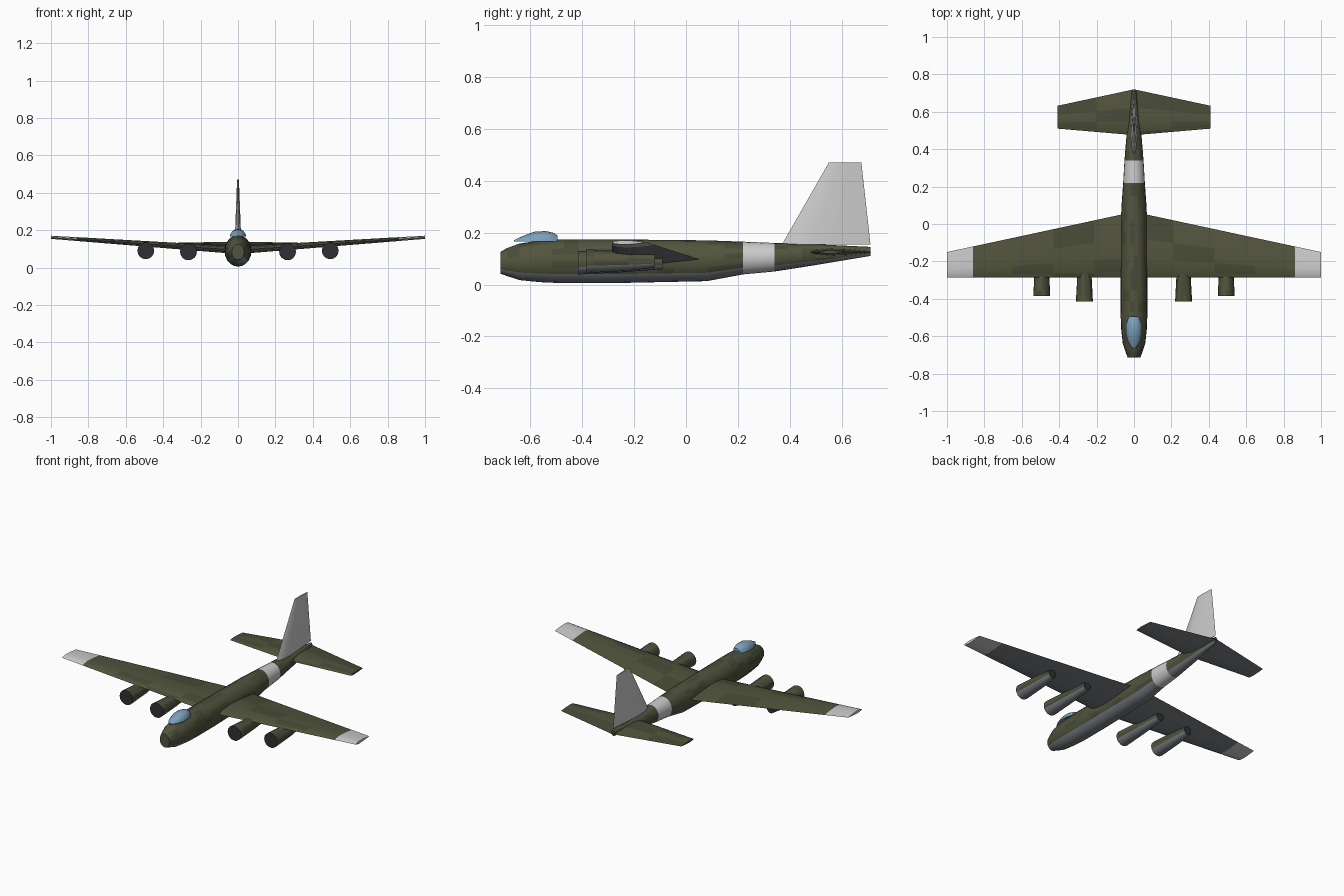
import bpy, math, random

if "Cube" in bpy.data.objects:
    bpy.data.objects.remove(bpy.data.objects["Cube"])

random.seed(4)
COLORS = [("olive", (0.085, 0.09, 0.048)), ("dark_olive", (0.066, 0.071, 0.038)),
          ("belly_grey", (0.19, 0.21, 0.23)), ("white", (0.75, 0.75, 0.75)),
          ("black", (0.03, 0.03, 0.036)), ("glass_blue", (0.2, 0.36, 0.5))]
MATS = []
for label, rgb in COLORS:
    m = bpy.data.materials.new(label)
    m.diffuse_color = (*rgb, 1)
    m.use_nodes = True
    m.node_tree.nodes["Principled BSDF"].inputs["Base Color"].default_value = m.diffuse_color
    MATS.append(m)
OLIVE, DARK, GREY, WHITE, BLACK, GLASS = range(6)


def camo():
    return random.choice((OLIVE, OLIVE, DARK))


def loft(name, rings, paint, caps, angle=40):
    """Skin closed rings; paint(i, j) gives the colour of side j in strip i."""
    n = len(rings[0])
    verts = [p for r in rings for p in r]
    faces, cols = [], []
    for i in range(len(rings) - 1):
        for j in range(n):
            k = (j + 1) % n
            faces.append((i * n + j, i * n + k, (i + 1) * n + k, (i + 1) * n + j))
            cols.append(paint(i, j))
    faces += [tuple(range(n)), tuple(range(len(verts) - n, len(verts)))]
    cols += caps
    me = bpy.data.meshes.new(name)
    me.from_pydata(verts, [], faces)
    for m in MATS:
        me.materials.append(m)
    for f, c in zip(me.polygons, cols):
        f.material_index = c
    ob = bpy.data.objects.new(name, me)
    bpy.context.collection.objects.link(ob)
    bpy.ops.object.select_all(action='DESELECT')
    ob.select_set(True)
    bpy.context.view_layer.objects.active = ob
    bpy.ops.object.mode_set(mode='EDIT')
    bpy.ops.mesh.select_all(action='SELECT')
    bpy.ops.mesh.normals_make_consistent(inside=False)
    bpy.ops.object.mode_set(mode='OBJECT')
    bpy.ops.object.shade_smooth_by_angle(angle=math.radians(angle))
    return ob


def oval(x, y, w, z0, z1, n):
    zc, h = (z0 + z1) / 2, (z1 - z0) / 2
    return [(x + w * math.cos(2 * math.pi * j / n), y,
             zc + h * math.sin(2 * math.pi * j / n)) for j in range(n)]


def foil(y0, y1, thick):
    # upper side first (sides 0-3), then lower side (4-7)
    prof = [(1, 0), (.6, .38), (.3, .5), (.08, .3), (0, 0), (.08, -.3), (.3, -.5), (.6, -.38)]
    return [(y0 + (y1 - y0) * t, h * thick) for t, h in prof]


# fuselage: y, half width, bottom, top
N = 20
keys = [(-.715, .033, .042, .125), (-.69, .043, .033, .14), (-.64, .06, .017, .158),
        (-.56, .069, .009, .17), (-.47, .072, .005, .174), (-.3, .072, .005, .174),
        (.08, .068, .013, .17), (.22, .058, .039, .165), (.34, .051, .05, .16),
        (.5, .038, .075, .155), (.71, .011, .11, .145)]
stations = []
for a, b in zip(keys, keys[1:]):
    steps = 1 if (a[0] == .22) else max(1, round((b[0] - a[0]) / .06))
    for s in range(steps):
        stations.append([p + (q - p) * s / steps for p, q in zip(a, b)])
stations.append(list(keys[-1]))


def paint_body(i, j):
    if abs(stations[i][0] - .22) < .001:
        return WHITE
    if 12 <= j < 18:
        return GREY
    return camo()


loft("fuselage", [oval(0, y, w, a, b, N) for y, w, a, b in stations],
     paint_body, [OLIVE, OLIVE])

# main wing with white tips
half = [0, .21, .43, .65, .86, 1]
xs = [-x for x in reversed(half[1:])] + half


def wing_ring(x):
    t = abs(x)
    return [(x, y, .093 + .069 * t + h)
            for y, h in foil(-.285, .065 - .215 * t, .042 - .025 * t)]


def paint_wing(i, j):
    if i in (0, len(xs) - 2):
        return WHITE
    return camo() if j < 4 else GREY


loft("main_wing", [wing_ring(x) for x in xs], paint_wing, [WHITE, WHITE])

# tailplane
tail_xs = [-.41, -.2, 0, .2, .41]


def tail_ring(x):
    t = abs(x) / .41
    return [(x, y, .125 + h) for y, h in foil(.475 + .035 * t, .72 - .088 * t, .028 - .016 * t)]


loft("tailplane", [tail_ring(x) for x in tail_xs],
     lambda i, j: camo() if j < 4 else GREY, [OLIVE, OLIVE])

# tail fin
fin = [(.155, .37, .71, .034), (.47, .55, .675, .01)]
loft("tail_fin", [[(h, y, z) for y, h in foil(a, b, t)] for z, a, b, t in fin],
     lambda i, j: WHITE, [WHITE, WHITE])

# engine nacelles
for side, word in ((-1, "left"), (1, "right")):
    for place, x, y0, y1, z in (("inner", .265, -.415, -.09, .084),
                                ("outer", .493, -.385, -.12, .09)):
        rings = [oval(side * x, y, r, z - r, z + r, 16)
                 for y, r in ((y0, .045), (y0 + .03, .044), (y0 + .16, .037), (y1, .025))]
        loft(f"{word}_{place}_engine", rings,
             lambda i, j: GREY if 9 <= j < 15 else camo(), [BLACK, BLACK])

# cockpit canopy: half ovals on a flat base
canopy = [(-.662, .012, .006), (-.63, .032, .021), (-.585, .044, .038),
          (-.54, .043, .041), (-.51, .034, .034), (-.495, .024, .024)]
loft("canopy", [[(w * math.cos(math.pi * j / 8), y, .165 + h * math.sin(math.pi * j / 8))
                 for j in range(9)] for y, w, h in canopy],
     lambda i, j: GLASS, [GLASS, GLASS])
